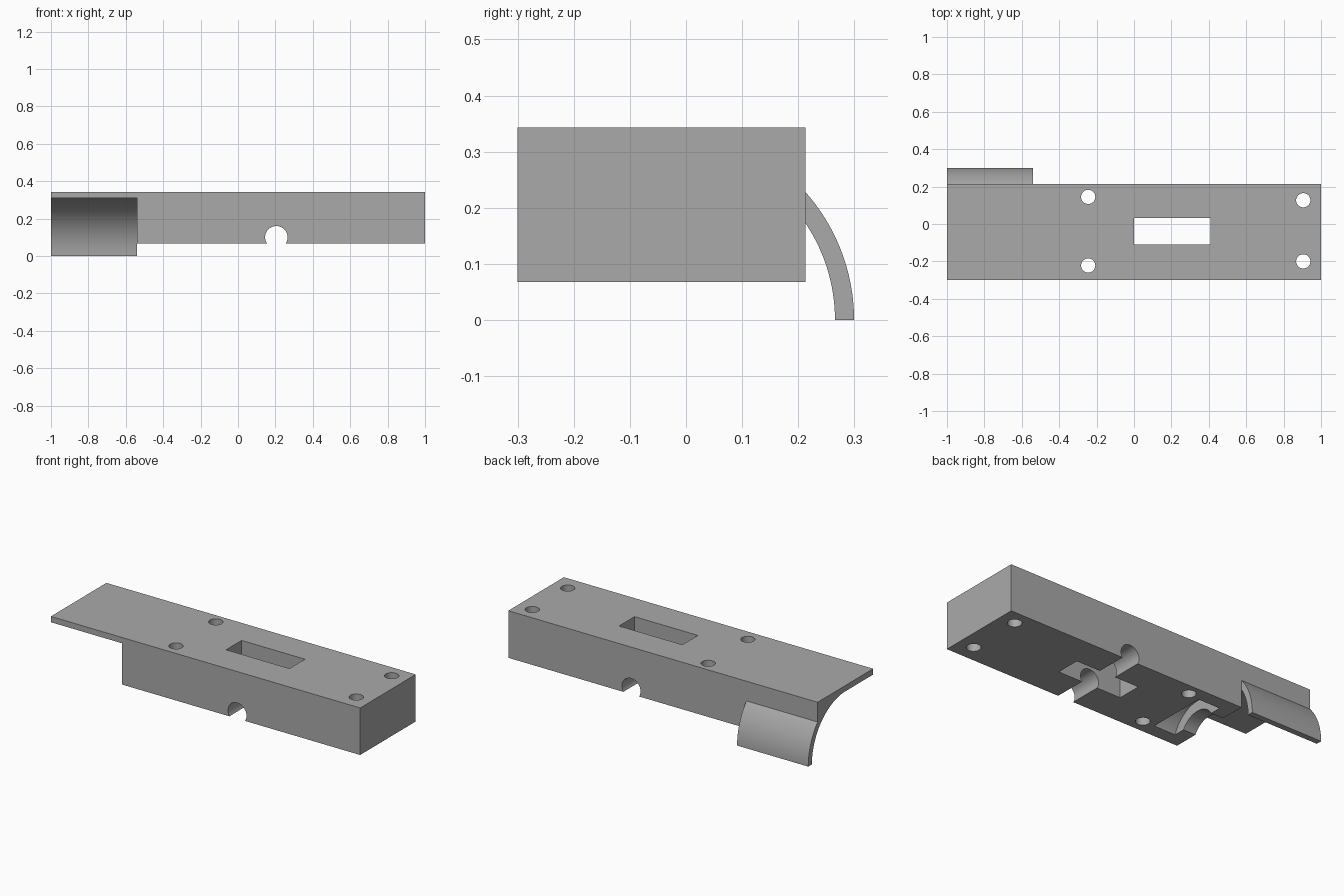
import bpy
import math
from mathutils import Matrix

old = bpy.data.objects.get("Cube")
if old:
    bpy.data.objects.remove(old, do_unlink=True)

grey = bpy.data.materials.new("plain_grey")
grey.use_nodes = True
grey.diffuse_color = (0.4, 0.4, 0.4, 1)
grey.node_tree.nodes["Principled BSDF"].inputs["Base Color"].default_value = (0.4, 0.4, 0.4, 1)

FRONT, BACK = -0.3, 0.213
BOTTOM, TOP = 0.068, 0.343
AXIS_Y = (FRONT + BACK) / 2
STEP_X = -0.54
OUTER, INNER = TOP, 0.309


def extrude_x(name, profile, x0, x1):
    """Prism along x from a (y, z) outline."""
    n = len(profile)
    verts = [(x, y, z) for x in (x0, x1) for y, z in profile]
    faces = [tuple(range(n))[::-1], tuple(range(n, 2 * n))]
    faces += [(i, (i + 1) % n, n + (i + 1) % n, n + i) for i in range(n)]
    mesh = bpy.data.meshes.new(name)
    mesh.from_pydata(verts, [], faces)
    mesh.materials.append(grey)
    obj = bpy.data.objects.new(name, mesh)
    bpy.context.collection.objects.link(obj)
    return obj


def box(name, x0, x1, y0, y1, z0, z1):
    return extrude_x(name, [(y0, z0), (y1, z0), (y1, z1), (y0, z1)], x0, x1)


def rod(name, radius, length, centre, axis="Z"):
    outline = [(radius * math.cos(i * math.tau / 48), radius * math.sin(i * math.tau / 48))
               for i in range(48)]
    obj = extrude_x(name, outline, -length / 2, length / 2)
    turn = {"X": Matrix(), "Y": Matrix.Rotation(math.pi / 2, 4, "Z"),
            "Z": Matrix.Rotation(math.pi / 2, 4, "Y")}[axis]
    obj.data.transform(Matrix.Translation(centre) @ turn)
    return obj


def arc(radius, start, end, steps=40):
    angles = [start + (end - start) * i / steps for i in range(steps + 1)]
    return [(AXIS_Y + radius * math.cos(a), radius * math.sin(a)) for a in angles]


def cut(target, cutters):
    for c in cutters:
        c.hide_render = True
        mod = target.modifiers.new(c.name, "BOOLEAN")
        mod.object = c
        mod.operation = "DIFFERENCE"
        mod.solver = "EXACT"
    bpy.context.view_layer.update()
    result = target.evaluated_get(bpy.context.evaluated_depsgraph_get())
    target.modifiers.clear()
    target.data = bpy.data.meshes.new_from_object(result)
    for c in cutters:
        bpy.data.objects.remove(c, do_unlink=True)


# Main block with slot, cross bore, screw holes and a stepped end bore
block = box("main_block", STEP_X, 1, FRONT, BACK, BOTTOM, TOP)
cutters = [
    box("slot_cutter", 0, 0.41, -0.11, 0.033, 0, 0.5),
    rod("cross_bore_cutter", 0.06, 1, (0.205, 0, 0.1), "Y"),
    rod("end_bore_cutter", 0.13, 0.2, (STEP_X, AXIS_Y, 0), "X"),
    rod("collar_cutter", 0.19, 0.14, (-0.39, AXIS_Y, 0), "X"),
]
for x, y in ((-0.245, 0.145), (-0.245, -0.222), (0.905, 0.127), (0.905, -0.2)):
    cutters.append(rod("screw_hole_cutter", 0.038, 1, (x, y, 0.2)))
cut(block, cutters)

# Overhanging plate that curves down into the back shell
outer_start = math.acos((BACK - AXIS_Y) / OUTER)
profile = [(FRONT, INNER), (FRONT, TOP), (BACK, TOP)]
profile += arc(OUTER, outer_start, 0)
profile += arc(INNER, 0, math.pi / 2)
plate = extrude_x("curved_end_plate", profile[::-1], -1, STEP_X)

# Smooth the curves, keep the edges sharp
bpy.ops.object.select_all(action="DESELECT")
for obj in (block, plate):
    obj.select_set(True)
    bpy.context.view_layer.objects.active = obj
bpy.ops.object.shade_smooth_by_angle(angle=math.radians(30))
